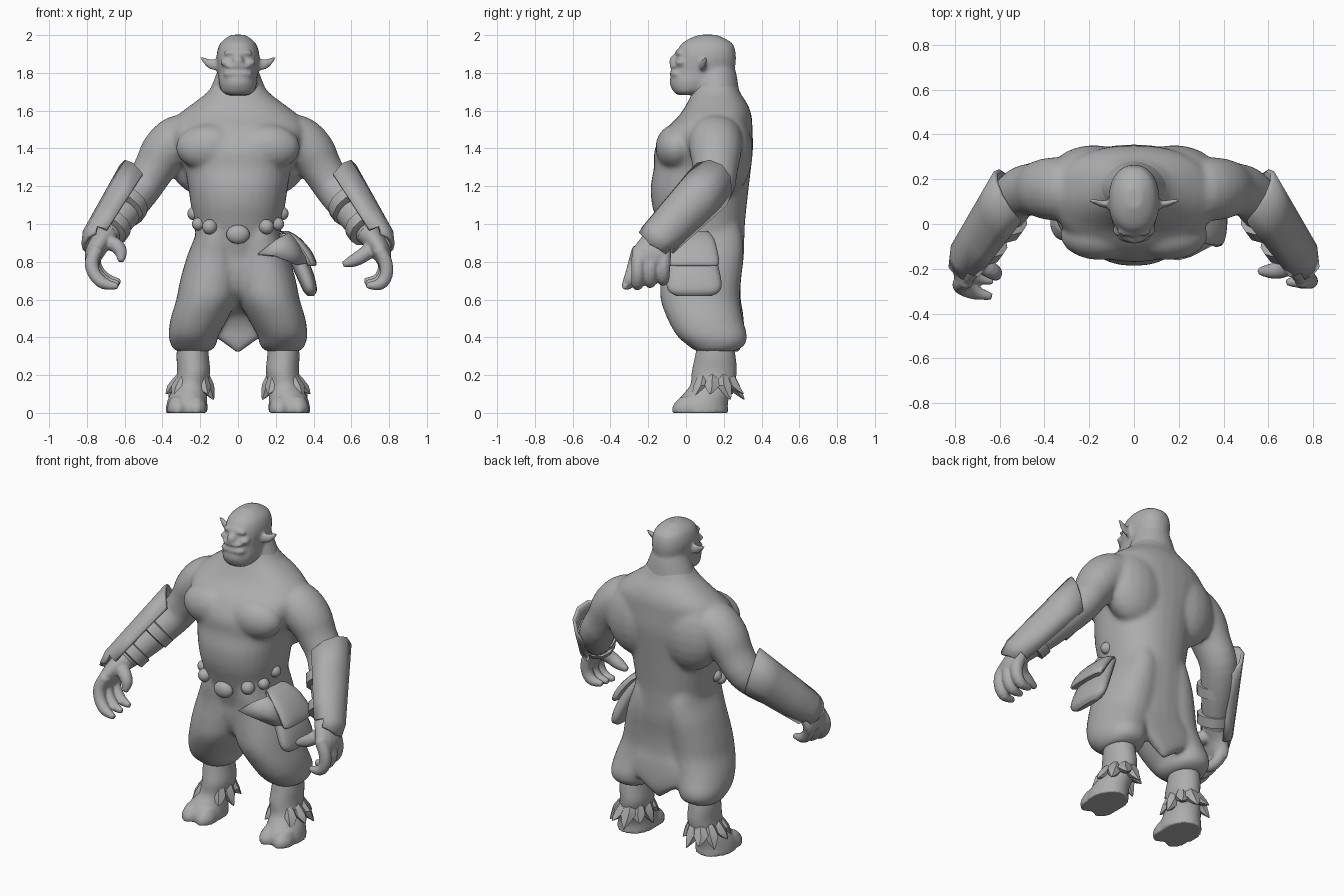
import bpy, bmesh
from math import sin, cos, pi, radians
from mathutils import Vector, Matrix

cube = bpy.data.objects.get("Cube")
if cube:
    bpy.data.objects.remove(cube)

clay = bpy.data.materials.new("clay_grey")
clay.use_nodes = True
clay.diffuse_color = (0.42, 0.42, 0.42, 1)
clay.node_tree.nodes["Principled BSDF"].inputs["Base Color"].default_value = (0.42, 0.42, 0.42, 1)
clay.node_tree.nodes["Principled BSDF"].inputs["Roughness"].default_value = 0.8


def finish(name, bm, angle=40, voxel=0, thick=0, relax=5):
    """Turn a bmesh into an object, optionally fused into one skin or thickened."""
    bmesh.ops.recalc_face_normals(bm, faces=bm.faces[:])
    mesh = bpy.data.meshes.new(name)
    bm.to_mesh(mesh)
    bm.free()
    mesh.materials.append(clay)
    for p in mesh.polygons:
        p.use_smooth = True
    mesh.set_sharp_from_angle(angle=radians(angle))
    ob = bpy.data.objects.new(name, mesh)
    bpy.context.collection.objects.link(ob)
    if voxel:
        m = ob.modifiers.new("fuse", 'REMESH')
        m.mode, m.voxel_size, m.use_smooth_shade = 'VOXEL', voxel, True
        m = ob.modifiers.new("relax", 'SMOOTH')
        m.factor, m.iterations = 0.5, relax
    if thick:
        m = ob.modifiers.new("thickness", 'SOLIDIFY')
        m.thickness, m.offset = thick, 0


def spline(rows, steps):
    """Insert smoothly interpolated sections between the given ones."""
    out = []
    for i in range(len(rows) - 1):
        a, b, c, d = (rows[max(i - 1, 0)], rows[i], rows[i + 1], rows[min(i + 2, len(rows) - 1)])
        for j in range(steps):
            t = j / steps
            out.append([q + t / 2 * (r - p + t * (2 * p - 5 * q + 4 * r - e + t * (3 * (q - r) + e - p)))
                        for p, q, r, e in zip(a, b, c, d)])
    return out + [rows[-1]]


def loft(bm, sections, s=1, n=24, power=2.0, upright=True, steps=3):
    """Skin closed rings (x, y, z, ru, rv); upright rings are level, others follow the path."""
    sections = spline(sections, steps)
    pts = [Vector((s * c[0], c[1], c[2])) for c in sections]
    rings = []
    for i, (p, c) in enumerate(zip(pts, sections)):
        u, v = Vector((1, 0, 0)), Vector((0, 1, 0))
        if not upright:
            t = (pts[min(i + 1, len(pts) - 1)] - pts[max(i - 1, 0)]).normalized()
            u = t.cross(v).normalized()
            v = u.cross(t)
        ring = []
        for k in range(n):
            ca, sa = cos(2 * pi * k / n), sin(2 * pi * k / n)
            e = 2 / power
            ring.append(bm.verts.new(p + u * c[3] * abs(ca) ** e * (1 if ca > 0 else -1)
                                     + v * c[4] * abs(sa) ** e * (1 if sa > 0 else -1)))
        rings.append(ring)
    for a, b in zip(rings, rings[1:]):
        for k in range(n):
            bm.faces.new((a[k], a[(k + 1) % n], b[(k + 1) % n], b[k]))
    bm.faces.new(rings[0])
    bm.faces.new(rings[-1])


def profile(rows):
    """Rows of height, half width, front and back become level sections."""
    return [(0, (f + b) / 2, z, w, (b - f) / 2) for z, w, f, b in rows]


def blob(bm, x, y, z, rx, ry, rz):
    mat = Matrix.Translation((x, y, z)) @ Matrix.Diagonal((rx, ry, rz, 1))
    bmesh.ops.create_uvsphere(bm, u_segments=20, v_segments=12, radius=1, matrix=mat)


# Head with ears
head = bmesh.new()
loft(head, profile([
    (1.682, .05, -.04, .06), (1.7, .085, -.066, .1), (1.75, .102, -.088, .2), (1.80, .105, -.074, .25),
    (1.85, .112, -.06, .263), (1.90, .113, -.05, .264), (1.95, .098, -.028, .25),
    (1.98, .07, .015, .21), (2.002, .035, .07, .16)]), power=2.2)
loft(head, profile([(1.6, .18, .04, .3), (1.7, .152, .04, .282), (1.8, .113, .05, .266), (1.87, .09, .07, .24)]))
blob(head, 0, -.036, 1.906, .08, .022, .02)     # brow
blob(head, 0, -.064, 1.862, .03, .026, .032)    # nose
blob(head, 0, -.054, 1.834, .068, .034, .014)   # upper lip
blob(head, 0, -.05, 1.795, .082, .038, .022)    # lower lip
for s in (-1, 1):
    blob(head, s * .06, -.028, 1.855, .036, .03, .02)    # cheek
    loft(head, [(.09, .085, 1.84, .034, .02), (.14, .09, 1.845, .028, .016),
                (.175, .1, 1.865, .018, .012), (.203, .105, 1.888, .005, .005)], s, 12, upright=False)
finish("head", head, voxel=.01, relax=6)

# Torso, arms and baggy trousers fused into one skin
skin = bmesh.new()
loft(skin, profile([
    (.75, .23, -.08, .292), (.9, .222, -.12, .308), (1.0, .232, -.15, .312), (1.1, .25, -.18, .322),
    (1.2, .265, -.187, .333), (1.3, .285, -.17, .345), (1.4, .335, -.165, .355), (1.5, .362, -.11, .352),
    (1.57, .325, -.04, .348), (1.63, .25, .0, .328), (1.69, .17, .03, .29),
    (1.74, .13, .05, .268), (1.8, .07, .08, .22)]), n=32, power=2.25)
for s in (-1, 1):
    blob(skin, s * .15, -.05, 1.405, .18, .112, .125)    # chest muscle
    blob(skin, s * .18, .215, 1.38, .2, .138, .23)       # upper back
    loft(skin, [(.2, .15, 1.485, .1, .13), (.31, .155, 1.45, .13, .143), (.39, .157, 1.38, .127, .138),
                (.445, .155, 1.29, .11, .12), (.51, .14, 1.19, .104, .113), (.58, .06, 1.1, .1, .105),
                (.655, -.05, 1.0, .085, .085), (.72, -.14, .92, .06, .065)], s, 20, upright=False)
    loft(skin, [(.24, .155, .325, .09, .1), (.235, .16, .355, .118, .148), (.235, .137, .41, .133, .187),
                (.205, .1, .5, .152, .2), (.165, .075, .6, .162, .21), (.145, .078, .7, .162, .213),
                (.125, .09, .83, .145, .215), (.115, .085, .93, .115, .215), (.115, .08, 1.0, .1, .2)],
         s, power=2.2)
# Seat joining the trouser legs behind
loft(skin, profile([(.32, .01, .25, .28), (.38, .09, .23, .305), (.45, .19, .22, .308), (.54, .22, .16, .3),
                    (.6, .22, -.02, .29), (.7, .22, -.09, .291), (.85, .22, -.1, .308),
                    (1.0, .21, -.1, .305)]), power=2.6)
finish("torso_arms_and_trousers", skin, voxel=.012, relax=12)

# Hands: left one curled, right one hanging open
CURLS = {1: [(.745, .87), (.78, .80), (.785, .73), (.75, .68), (.68, .675)],
         -1: [(.745, .87), (.775, .80), (.76, .735), (.71, .685), (.635, .67)]}
THUMBS = {1: [(.73, -.15, .89), (.67, -.2, .84), (.61, -.21, .805), (.555, -.21, .785)],
          -1: [(.72, -.15, .91), (.65, -.2, .89), (.62, -.22, .85), (.62, -.24, .80)]}
for s, side in ((1, "left"), (-1, "right")):
    hand = bmesh.new()
    loft(hand, [(.69, -.11, .95, .066, .07), (.73, -.155, .9, .056, .085),
                (.762, -.185, .84, .05, .098), (.775, -.195, .79, .034, .09)], s, 16, upright=False)
    for j in range(3):
        y = -.25 + .068 * j
        reach = -.01 if s > 0 else -.075
        loft(hand, [(x - .006 * j, y + reach * i / 4, z + .012 * j, r, r) for i, ((x, z), r) in
                    enumerate(zip(CURLS[s], (.036, .037, .035, .032, .016)))], s, 12, upright=False)
    loft(hand, [(*p, r, r) for p, r in zip(THUMBS[s], (.045, .04, .034, .016))], s, 12, upright=False)
    finish(side + "_hand", hand, voxel=.008, relax=4)

# Round studs around the waist
studs = bmesh.new()
blob(studs, 0, -.145, .945, .062, .036, .05)
for s in (-1, 1):
    for x, y, z, r in ((.15, -.115, .985, .04), (.21, -.045, 1.0, .034), (.232, .035, 1.055, .036)):
        blob(studs, s * x, y, z, r, r, r)
finish("belt_studs", studs)

# Feet with split hooves and shaggy fur over them
for s, side in ((1, "left"), (-1, "right")):
    foot = bmesh.new()
    loft(foot, [(.272, .085, 0, .112, .14), (.27, .085, .05, .108, .137), (.262, .11, .1, .098, .125),
                (.247, .14, .15, .088, .117), (.235, .15, .22, .088, .12), (.24, .155, .3, .086, .108),
                (.24, .155, .4, .08, .09)], s)
    for x in (.222, .318):
        loft(foot, [(x, .01, 0, .057, .085), (x, .012, .04, .056, .082), (x, .025, .085, .036, .055)], s, 16)
    finish(side + "_foot", foot, voxel=.01)
    fur = bmesh.new()
    for k in range(8):
        a = radians(-45 + 38 * k)
        c, d = cos(a), sin(a)
        low = .07 + .03 * (k % 2)
        loft(fur, [(.238 + .062 * c, .15 + .088 * d, .21, .02, .02),
                   (.25 + .074 * c, .15 + .1 * d, .145, .05, .045),
                   (.255 + .125 * c, .15 + .165 * d, low, .004, .004)], s, 6, steps=2)
    finish(side + "_ankle_fur", fur, 25)

# Forearm guards with pointed elbow ends, held by straps
for s, side in ((1, "left"), (-1, "right")):
    start, end = Vector((.535, .115, 1.19)), Vector((.71, -.14, .925))
    d = (end - start).normalized()
    u = Vector((.8, .2, .5))
    u = (u - d * u.dot(d)).normalized()
    w = d.cross(u)
    guard = bmesh.new()
    grid = []
    for t in (0, .35, .7, 1):
        row = []
        for k in range(-3, 4):
            a = radians(31 * k)
            r = .136 - .03 * t
            flare = -.09 * (1 - t) * cos(a) + .02 * t
            p = start.lerp(end, t) + u * r * cos(a) + w * r * .95 * sin(a) + d * flare
            row.append(guard.verts.new((s * p.x, p.y, p.z)))
        grid.append(row)
    for a, b in zip(grid, grid[1:]):
        for k in range(6):
            guard.faces.new((a[k], a[k + 1], b[k + 1], b[k]))
    # Narrow plate over the back of the hand
    plate = []
    for k in range(-2, 3):
        a = radians(30 * k)
        p = end + u * .075 * cos(a) + w * .1 * sin(a) + d * (.1 - .015 * abs(k))
        plate.append(guard.verts.new((s * p.x, p.y, p.z)))
    for k in range(4):
        guard.faces.new((grid[-1][k + 1], grid[-1][k + 2], plate[k + 1], plate[k]))
    finish(side + "_arm_guard", guard, 35, thick=.02)
    straps = bmesh.new()
    for t in (.35, .78):
        rows = []
        for off, grow in ((-.036, -.012), (-.03, .012), (.03, .01), (.036, -.014)):
            p = start.lerp(end, t) + d * off
            r = .119 - .035 * t + grow
            rows.append((*p, r, r))
        loft(straps, rows, s, 12, upright=False, steps=1)
    finish(side + "_arm_straps", straps, 35)

# Hip pouch, its flap, and the cloth tied to the belt
pouch = bmesh.new()
loft(pouch, [(.24, .03, .95, .03, .085), (.295, .035, .86, .045, .115), (.342, .04, .76, .05, .135),
             (.372, .043, .68, .043, .146), (.382, .043, .64, .034, .13), (.385, .043, .618, .014, .09)],
     n=20, power=2.5)
finish("hip_pouch", pouch)
flap = bmesh.new()
loft(flap, [(.245, .03, .962, .025, .085), (.295, .033, .925, .035, .115), (.35, .037, .855, .04, .13),
            (.383, .04, .795, .033, .136), (.388, .04, .778, .022, .125)], n=20, power=2.6, steps=2)
finish("pouch_flap", flap)
cloth = bmesh.new()
edge = [(.105, -.14, .84), (.2, -.13, .915), (.265, -.08, .95), (.395, -.06, .8), (.31, -.09, .785),
        (.2, -.15, .83)]
hub = cloth.verts.new((.25, -.135, .87))
ring = [cloth.verts.new(p) for p in edge]
for a, b in zip(ring, ring[1:] + ring[:1]):
    cloth.faces.new((hub, a, b))
finish("tied_cloth", cloth, thick=.025)
